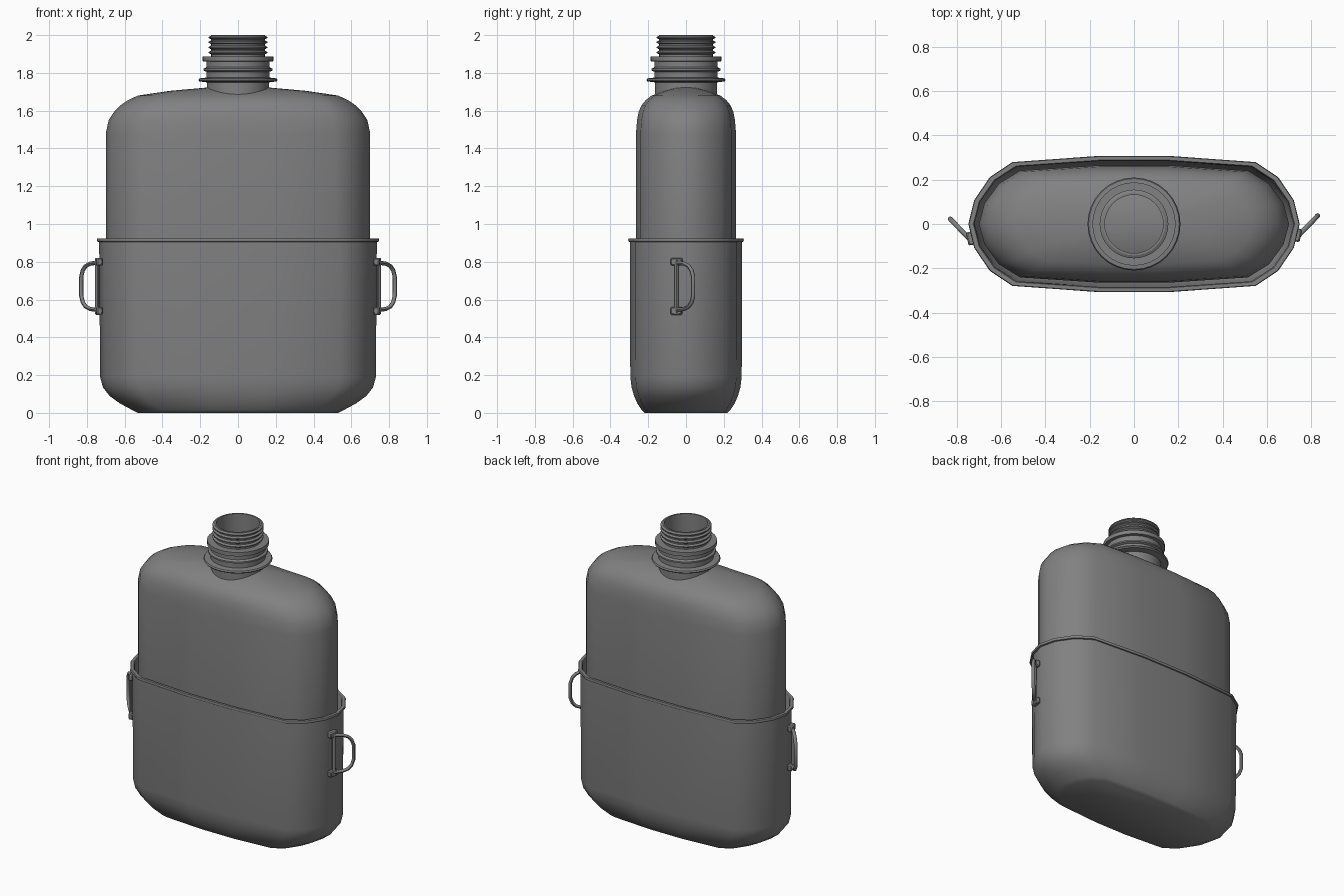
import bpy, bmesh, math

if "Cube" in bpy.data.objects:
    bpy.data.objects.remove(bpy.data.objects["Cube"])

grey = bpy.data.materials.new("grey_metal")
grey.diffuse_color = (0.22, 0.22, 0.22, 1)
grey.use_nodes = True
grey.node_tree.nodes["Principled BSDF"].inputs["Base Color"].default_value = grey.diffuse_color

# Quarter of the flask cross-section, as fractions of half width and half depth
QUARTER = [(1, 0), (0.965, 0.35), (0.87, 0.69), (0.735, 0.91), (0.22, 1)]
OUTLINE = (QUARTER + [(-x, y) for x, y in QUARTER[::-1]]
           + [(-x, -y) for x, y in QUARTER[1:]]
           + [(x, -y) for x, y in QUARTER[:0:-1]])
N_NECK = 32
CIRCLE = [(math.cos(2 * math.pi * i / N_NECK), math.sin(2 * math.pi * i / N_NECK))
          for i in range(N_NECK)]


def finish(obj, angle=45):
    obj.data.materials.clear()
    obj.data.materials.append(grey)
    bpy.ops.object.select_all(action='DESELECT')
    obj.select_set(True)
    bpy.context.view_layer.objects.active = obj
    bpy.ops.object.shade_smooth_by_angle(angle=math.radians(angle))


def loft(name, outline, levels, cap_start=False, cap_end=False, angle=45):
    """Skin rings of one outline; each level is (half width, half depth, z)."""
    bm = bmesh.new()
    rings = [[bm.verts.new((x * sx, y * sy, z)) for x, y in outline]
             for sx, sy, z in levels]
    n = len(outline)
    for a, b in zip(rings, rings[1:]):
        for i in range(n):
            j = (i + 1) % n
            bm.faces.new((a[i], a[j], b[j], b[i]))
    if cap_start:
        bm.faces.new(rings[0][::-1])
    if cap_end:
        bm.faces.new(rings[-1])
    mesh = bpy.data.meshes.new(name)
    bm.to_mesh(mesh)
    bm.free()
    obj = bpy.data.objects.new(name, mesh)
    bpy.context.collection.objects.link(obj)
    finish(obj, angle)


def tube(name, points, radius):
    curve = bpy.data.curves.new(name, 'CURVE')
    curve.dimensions = '3D'
    curve.bevel_depth = radius
    curve.bevel_resolution = 2
    curve.use_fill_caps = True
    spline = curve.splines.new('POLY')
    spline.points.add(len(points) - 1)
    for p, co in zip(spline.points, points):
        p.co = (*co, 1)
    obj = bpy.data.objects.new(name, curve)
    bpy.context.collection.objects.link(obj)
    bpy.ops.object.select_all(action='DESELECT')
    obj.select_set(True)
    bpy.context.view_layer.objects.active = obj
    bpy.ops.object.convert(target='MESH')
    finish(bpy.context.object)


# Cup: outer wall, rolled rim, then inner wall down to an inside floor
loft("cup", OUTLINE, [
    (0.53, 0.22, 0.0), (0.56, 0.235, 0.015), (0.625, 0.258, 0.05),
    (0.68, 0.275, 0.09), (0.715, 0.288, 0.135), (0.73, 0.295, 0.19),
    (0.735, 0.297, 0.905), (0.745, 0.304, 0.907), (0.748, 0.307, 0.915),
    (0.745, 0.304, 0.924), (0.725, 0.288, 0.924), (0.72, 0.284, 0.915),
    (0.715, 0.28, 0.19), (0.665, 0.262, 0.1), (0.54, 0.22, 0.015),
], cap_start=True, cap_end=True)

# Bottle nested in the cup, with a domed shoulder
loft("bottle", OUTLINE, [
    (0.52, 0.2, 0.03), (0.65, 0.245, 0.11), (0.70, 0.265, 0.22),
    (0.70, 0.265, 1.48), (0.685, 0.259, 1.55), (0.655, 0.25, 1.595),
    (0.62, 0.235, 1.63), (0.58, 0.212, 1.657), (0.53, 0.182, 1.68),
    (0.36, 0.115, 1.705), (0.17, 0.05, 1.722),
], cap_start=True, cap_end=True)

# Neck: skirt, flange, bead, collar, four threads, then the inside of the mouth
neck = [(0.165, 1.66), (0.165, 1.75), (0.205, 1.755), (0.21, 1.762), (0.205, 1.771),
        (0.168, 1.775), (0.168, 1.806), (0.182, 1.812), (0.182, 1.822),
        (0.168, 1.83), (0.168, 1.86), (0.188, 1.862), (0.188, 1.888), (0.142, 1.888)]
for z in (1.908, 1.935, 1.962, 1.987):
    neck += [(0.142, z - 0.01), (0.155, z - 0.003), (0.155, z + 0.003), (0.142, z + 0.01)]
neck += [(0.142, 2.0), (0.132, 2.0), (0.132, 1.70)]
loft("neck", CIRCLE, [(r, r, z) for r, z in neck], angle=35)

# Folding handles: two brackets, a hinge pin and a wire loop on each side
for side, label, dy in ((1, "right", 0.0), (-1, "left", -0.015)):
    hinge_y = -0.05 + dy
    for z, level in ((0.54, "lower"), (0.80, "upper")):
        bpy.ops.mesh.primitive_cube_add(size=1, location=(side * 0.737, hinge_y, z))
        block = bpy.context.object
        block.name = f"{label}_{level}_bracket"
        block.scale = (0.032, 0.06, 0.042)
        block.rotation_euler.z = -side * 0.18
        bpy.ops.object.transform_apply(location=False)
        bevel = block.modifiers.new("soft_edges", 'BEVEL')
        bevel.width = 0.006
        finish(block)
    tube(f"{label}_hinge_pin",
         [(side * 0.745, hinge_y, 0.53), (side * 0.745, hinge_y, 0.81)], 0.011)
    # Loop profile: fraction of the reach outward, and height
    half = [(0, 0.545), (0.45, 0.55), (0.72, 0.562), (0.9, 0.585), (1, 0.62)]
    loop = half + [(t, 1.34 - z) for t, z in half[::-1]]
    tube(f"{label}_handle",
         [(side * (0.745 + 0.085 * t), hinge_y + 0.088 * t, z) for t, z in loop], 0.011)
